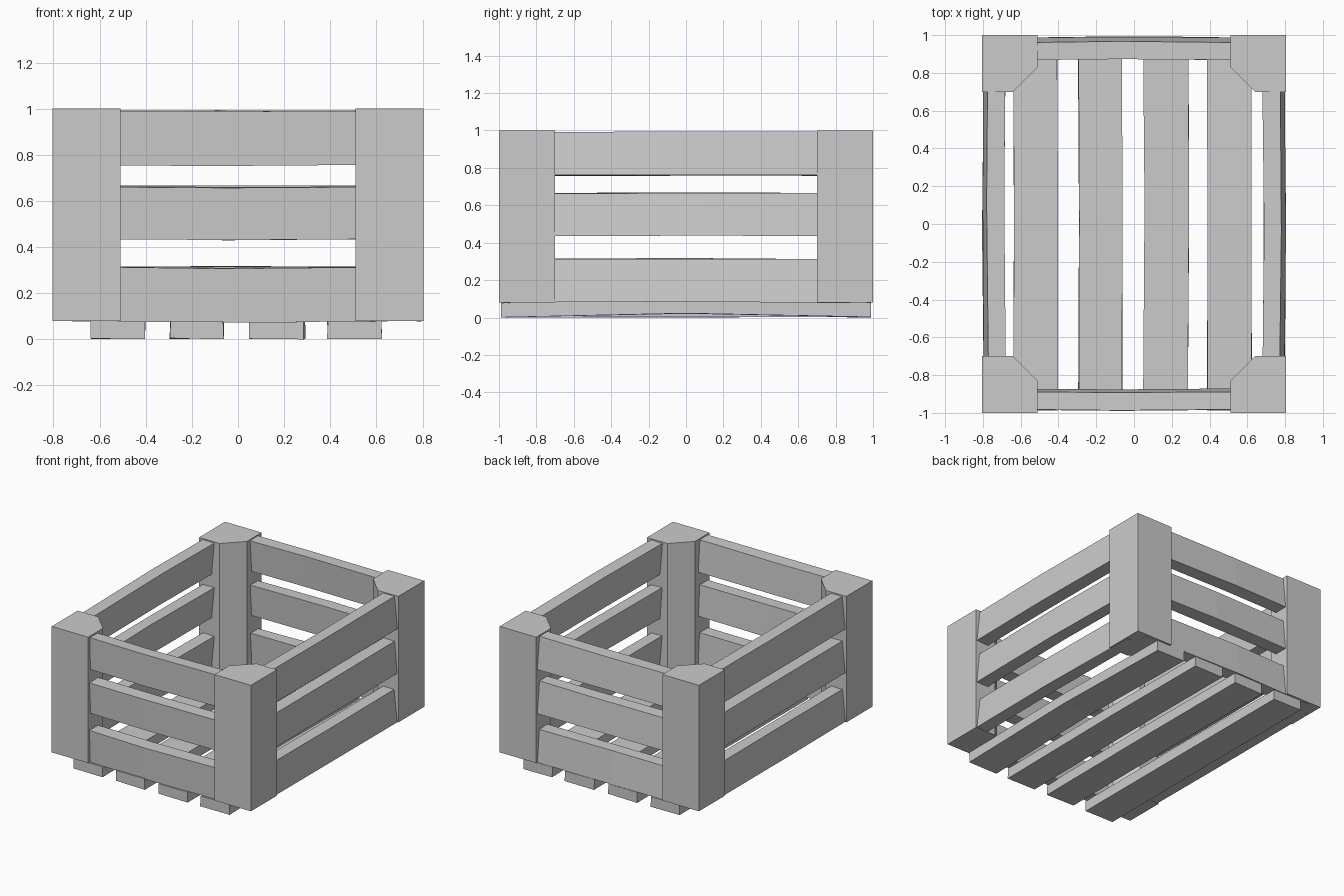
import bpy, bmesh, random
from mathutils import Vector

if "Cube" in bpy.data.objects:
    bpy.data.objects.remove(bpy.data.objects["Cube"])

random.seed(4)


def make_object(name, bm):
    bmesh.ops.recalc_face_normals(bm, faces=bm.faces)
    mesh = bpy.data.meshes.new(name)
    bm.to_mesh(mesh)
    bm.free()
    obj = bpy.data.objects.new(name, mesh)
    bpy.context.collection.objects.link(obj)
    return obj


def loft(name, rings):
    """Closed solid through equal-sized rings of points."""
    bm = bmesh.new()
    loops = [[bm.verts.new(p) for p in ring] for ring in rings]
    n = len(loops[0])
    for a, b in zip(loops, loops[1:]):
        for i in range(n):
            j = (i + 1) % n
            bm.faces.new((a[i], a[j], b[j], b[i]))
    bm.faces.new(loops[0])
    bm.faces.new(loops[-1])
    return make_object(name, bm)


def board(name, section, half, axis, bow=(0, 0), jitter=0.003):
    """Rough plank: section of (across, z) corners run along an axis, bent mid-way."""
    rings = []
    middle = random.uniform(-0.12, 0.12)
    for t, k in ((-half, 0), (middle, 1), (half, 0)):
        ring = []
        for c, z in section:
            c += k * bow[0] + random.uniform(-jitter, jitter)
            z = max(0, z + k * bow[1] + random.uniform(-jitter, jitter))
            ring.append(Vector((t, c, z)) if axis == 'x' else Vector((c, t, z)))
        rings.append(ring)
    return loft(name, rings)


# Corner posts with a chamfered inner edge
profile = [(0.805, 1.0), (0.51, 1.0), (0.51, 0.83), (0.64, 0.70), (0.805, 0.70)]
for sx, side in ((-1, "left"), (1, "right")):
    for sy, end in ((-1, "front"), (1, "back")):
        loft(f"{end}_{side}_post",
             [[(sx * x, sy * y, z) for x, y in profile] for z in (0.08, 1.0)])

# Three tiers of wall slats; each tier is (bottom, top)
tiers = [(0.08, 0.313), (0.437, 0.664), (0.758, 0.990)]


def tilted(sign, top_in, top_out, low_in, low_out, z0, z1):
    return [(sign * low_in, z0), (sign * low_out, z0),
            (sign * top_out, z1), (sign * top_in, z1)]


for i, (z0, z1) in enumerate(tiers, 1):
    board(f"front_slat_{i}", tilted(-1, 0.885, 0.982, 0.870, 0.972, z0, z1),
          0.72, 'x', (-0.005, -0.005))
    board(f"back_slat_{i}", tilted(1, 0.868, 0.960, 0.885, 0.985, z0, z1),
          0.72, 'x', (0.006, 0.003))
    for s, side in ((-1, "left"), (1, "right")):
        board(f"{side}_slat_{i}", tilted(s, 0.680, 0.772, 0.700, 0.796, z0, z1),
              0.88, 'y', (s * 0.006, 0.003))

# Floor planks running front to back
for i, (x0, x1, lift) in enumerate(((-0.64, -0.405, 0.0), (-0.295, -0.062, 0.004),
                                    (0.05, 0.287, 0.0), (0.388, 0.622, 0.018)), 1):
    board(f"floor_plank_{i}", [(x0, 0.005), (x1, 0.005), (x1, 0.08), (x0, 0.08)],
          0.988, 'y', (0.003, lift))

# Ground the floor exactly at z = 0
floor = [o for o in bpy.data.objects if o.name.startswith("floor_plank")]
low = min(v.co.z for o in floor for v in o.data.vertices)
for o in floor:
    for v in o.data.vertices:
        v.co.z -= low
